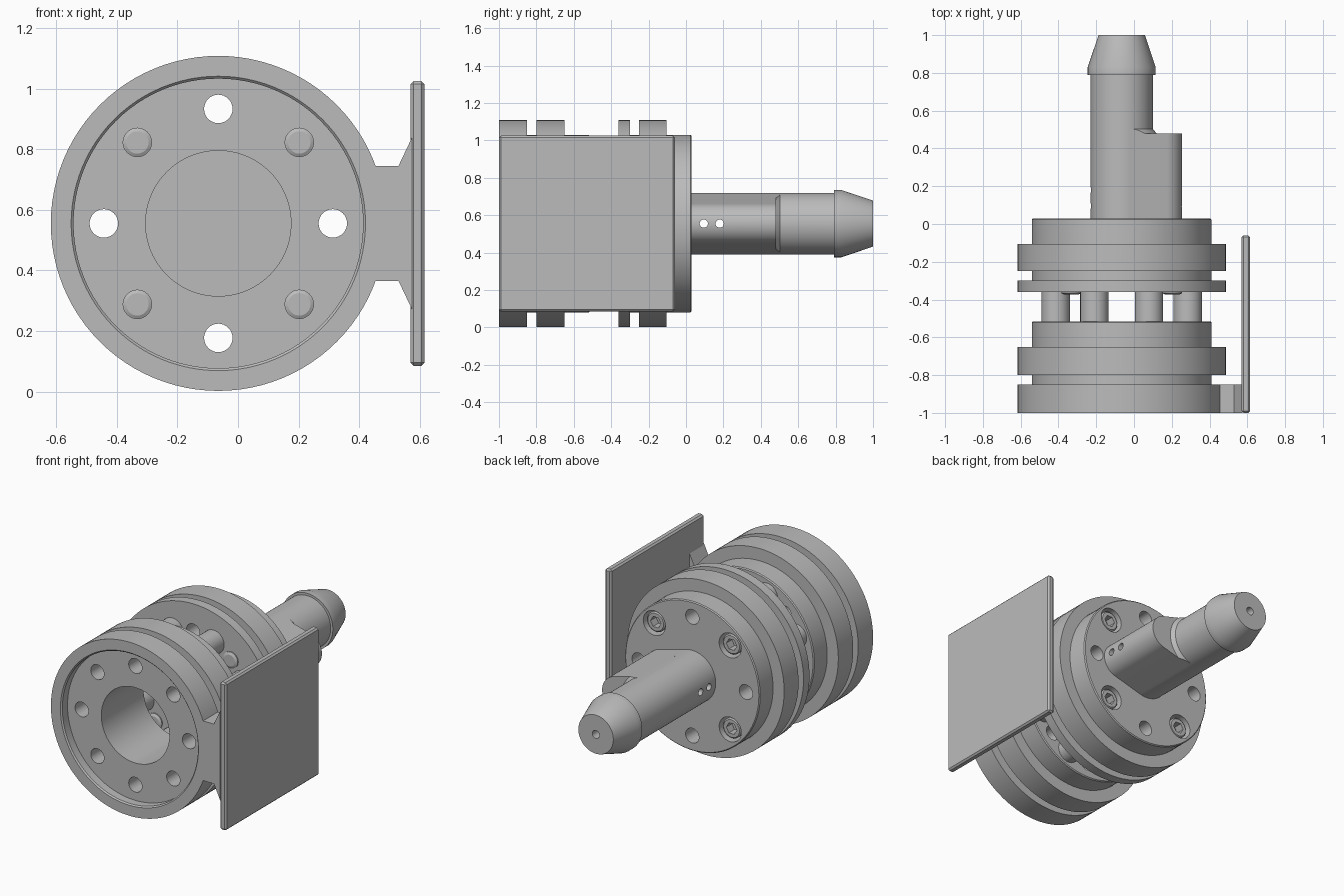
import bpy, bmesh, math
from mathutils import Matrix, Vector

cube = bpy.data.objects.get("Cube")
if cube:
    bpy.data.objects.remove(cube, do_unlink=True)

CX, CZ = -0.065, 0.555      # main axis, running along y
R, RG = 0.553, 0.475        # flange and groove radii
BOLT = 0.378                # bolt circle radius
CH = 0.006                  # small edge chamfer

grey = bpy.data.materials.new("machined_grey")
GREY = (0.5, 0.5, 0.5, 1)
grey.diffuse_color = GREY
grey.use_nodes = True
grey.node_tree.nodes["Principled BSDF"].inputs["Base Color"].default_value = GREY


def finish(name, bm):
    bmesh.ops.recalc_face_normals(bm, faces=bm.faces)
    mesh = bpy.data.meshes.new(name)
    bm.to_mesh(mesh)
    bm.free()
    mesh.materials.append(grey)
    ob = bpy.data.objects.new(name, mesh)
    bpy.context.collection.objects.link(ob)
    return ob


def lathe(name, profile, x=CX, z=CZ, seg=96, turn=0.0):
    """Revolve a closed (radius, y) profile about a y-parallel axis."""
    bm = bmesh.new()
    rings = []
    for i in range(seg):
        a = math.tau * i / seg + turn
        rings.append([bm.verts.new((x + r * math.cos(a), y, z + r * math.sin(a)))
                      for r, y in profile])
    n = len(profile)
    for i in range(seg):
        p, q = rings[i], rings[(i + 1) % seg]
        for j in range(n):
            k = (j + 1) % n
            if profile[j][0] == 0 and profile[k][0] == 0:
                continue
            loop = [p[j], p[k]]
            if profile[k][0] > 0:
                loop.append(q[k])
            if profile[j][0] > 0:
                loop.append(q[j])
            bm.faces.new(loop)
    bmesh.ops.remove_doubles(bm, verts=bm.verts, dist=1e-6)
    return finish(name, bm)


def rod(name, r, y0, y1, x=CX, z=CZ, seg=32, turn=0.0):
    return lathe(name, [(0, y0), (r, y0), (r, y1), (0, y1)], x, z, seg, turn)


def prism(name, outline, y0, y1):
    """Extrude an (x, z) outline along y."""
    bm = bmesh.new()
    face = bm.faces.new([bm.verts.new((x, y0, z)) for x, z in outline])
    ext = bmesh.ops.extrude_face_region(bm, geom=[face])
    bmesh.ops.translate(bm, vec=(0, y1 - y0, 0),
                        verts=[v for v in ext["geom"] if isinstance(v, bmesh.types.BMVert)])
    return finish(name, bm)


def boolean(ob, tool, operation="DIFFERENCE"):
    mod = ob.modifiers.new("cut", "BOOLEAN")
    mod.operation, mod.object, mod.solver = operation, tool, "EXACT"
    bpy.context.view_layer.objects.active = ob
    bpy.ops.object.modifier_apply(modifier=mod.name)
    bpy.data.objects.remove(tool, do_unlink=True)


def around(count, offset=0.0):
    for i in range(count):
        a = math.radians(offset) + math.tau * i / count
        yield CX + BOLT * math.cos(a), CZ + BOLT * math.sin(a)


# Front flange: recessed face, open bore, one groove, stepped rear
front = lathe("front_flange", [
    (0.24, -0.94), (0.478, -0.94), (0.478, -0.992), (0.486, -1), (R, -1),
    (R, -0.85), (RG, -0.85), (RG, -0.8), (R, -0.8), (R, -0.65),
    (RG, -0.65), (RG, -0.515 - CH), (RG - CH, -0.515), (0.24, -0.515)])
for x, z in around(8):
    boolean(front, rod("cutter", 0.047, -1.1, -0.4, x, z))

# Rear flange: thin collar, groove, wide collar, stepped hub
rear = lathe("rear_flange", [
    (0, -0.36), (R, -0.36), (R, -0.3), (RG, -0.3), (RG, -0.25), (R, -0.25),
    (R, -0.105), (RG, -0.105), (RG, 0.03 - CH), (RG - CH, 0.03), (0, 0.03)])
for x, z in around(4):
    boolean(rear, rod("cutter", 0.047, -0.5, 0.1, x, z))
for x, z in around(4, 45):
    boolean(rear, rod("cutter", 0.078, -0.08, 0.1, x, z))

# Spacer posts between the flanges
for x, z in around(8, 22.5):
    rod("spacer_post", 0.075, -0.52, -0.355, x, z)

# Socket screws: sunk heads at the rear, tips poking out between the flanges
for x, z in around(4, 45):
    head = lathe("screw_head", [(0, -0.09), (0.064, -0.09), (0.064, 0.008),
                                (0.056, 0.016), (0, 0.016)], x, z, 32)
    boolean(head, rod("cutter", 0.037, -0.04, 0.1, x, z, 6))
    lathe("screw_tip", [(0, -0.35), (0.052, -0.35), (0.052, -0.366),
                        (0.037, -0.374), (0, -0.374)], x, z, 32)

# Main stem with a barbed tip and a central bore
stem = lathe("stem", [
    (0, 0.02), (0.165, 0.02), (0.165, 0.79), (0.18, 0.79), (0.18, 0.83),
    (0.123, 1), (0.025, 1), (0.025, 0.3), (0, 0.3)])

# Side lobe blended tangentially into the stem
SX, SR = 0.145, 0.11
phi = math.acos((0.165 - SR) / (SX - CX))
arc = [phi * (i / 20 - 1) for i in range(41)]
lobe_outline = [(CX, CZ), (CX + 0.165 * math.cos(phi), CZ - 0.165 * math.sin(phi))]
lobe_outline += [(SX + SR * math.cos(a), CZ + SR * math.sin(a)) for a in arc]
lobe_outline += [(CX + 0.165 * math.cos(phi), CZ + 0.165 * math.sin(phi))]
lobe = prism("side_lobe", lobe_outline, 0.02, 0.48)

# Sloped shoulder where the lobe ends against the stem
shoulder = prism("lobe_shoulder", lobe_outline, 0.479, 0.52)
boolean(shoulder, lathe("cutter", [(0, 0.46), (0.2, 0.46), (0.16, 0.51), (0, 0.51)]),
        "INTERSECT")

# Pair of cross holes through stem and lobe
for y in (0.095, 0.18):
    for part in (stem, lobe):
        drill = rod("cutter", 0.022, -0.6, 0.6, 0, 0, 24)
        drill.data.transform(Matrix.Translation((0, y, CZ)) @ Matrix.Rotation(math.pi / 2, 4, "Z"))
        boolean(part, drill)

# Flared bracket joining the front flange to the plate
half = [(0.43, 0.19), (0.53, 0.19), (0.575, 0.285)]
prism("plate_bracket", [(x, CZ - h) for x, h in half] + [(x, CZ + h) for x, h in reversed(half)],
      -1, -0.85)

# Flat side plate with chamfered edges
bm = bmesh.new()
bmesh.ops.create_cube(bm, size=1)
bmesh.ops.scale(bm, vec=(0.045, 0.94, 0.94), verts=bm.verts)
bmesh.ops.translate(bm, vec=Vector((0.5925, -0.53, CZ)), verts=bm.verts)
bmesh.ops.bevel(bm, geom=bm.edges[:], offset=0.01, segments=1, affect="EDGES")
plate = finish("side_plate", bm)

# Smooth round surfaces, keep machined edges crisp
bpy.ops.object.select_all(action="DESELECT")
for ob in bpy.context.scene.objects:
    if ob.type == "MESH" and grey.name in ob.data.materials:
        ob.select_set(True)
        bpy.context.view_layer.objects.active = ob
bpy.ops.object.shade_smooth_by_angle(angle=math.radians(20))
bpy.ops.object.select_all(action="DESELECT")
